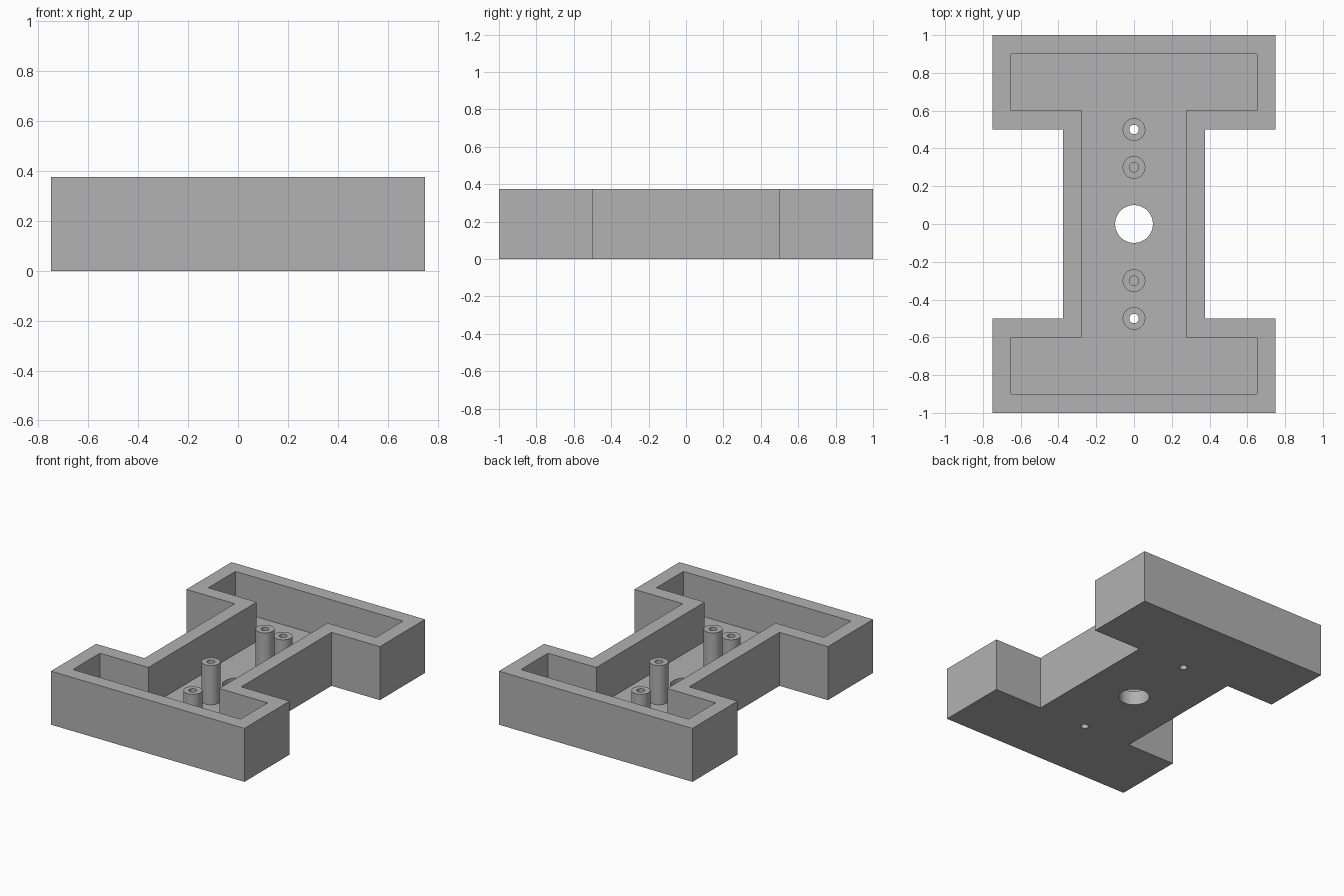
import bpy, bmesh, math

cube = bpy.data.objects.get("Cube")
if cube:
    bpy.data.objects.remove(cube, do_unlink=True)

HEIGHT, FLOOR, WALL = 0.375, 0.1, 0.1
POST_R, BORE_R, CENTRE_R = 0.06, 0.025, 0.1
SEGMENTS = 48

grey = bpy.data.materials.new("mid_grey")
grey.use_nodes = True
colour = (0.445, 0.445, 0.445, 1)
grey.diffuse_color = colour
grey.node_tree.nodes["Principled BSDF"].inputs["Base Color"].default_value = colour


def finish(name, bm):
    bmesh.ops.recalc_face_normals(bm, faces=bm.faces)
    mesh = bpy.data.meshes.new(name)
    bm.to_mesh(mesh)
    bm.free()
    mesh.materials.append(grey)
    obj = bpy.data.objects.new(name, mesh)
    bpy.context.collection.objects.link(obj)
    return obj


def select_only(obj):
    bpy.ops.object.select_all(action='DESELECT')
    obj.select_set(True)
    bpy.context.view_layer.objects.active = obj


def i_prism(name, inset, bottom, top):
    """Extruded I outline, shrunk by inset on every side."""
    end_x, end_y = 0.75 - inset, 1 - inset
    waist_x, waist_y = 0.375 - inset, 0.5 + inset
    quarter = [(end_x, end_y), (end_x, waist_y), (waist_x, waist_y)]
    right = quarter + [(x, -y) for x, y in reversed(quarter)]
    outline = right + [(-x, y) for x, y in reversed(right)]
    bm = bmesh.new()
    face = bm.faces.new([bm.verts.new((x, y, bottom)) for x, y in outline])
    up = bmesh.ops.extrude_face_region(bm, geom=[face])["geom"]
    for v in up:
        if isinstance(v, bmesh.types.BMVert):
            v.co.z = top
    return finish(name, bm)


def drill(name, y, radius):
    bm = bmesh.new()
    bmesh.ops.create_cone(bm, cap_ends=True, segments=SEGMENTS,
                          radius1=radius, radius2=radius, depth=0.6)
    obj = finish(name, bm)
    obj.location.y = y
    return obj


def cut(target, cutter):
    mod = target.modifiers.new("cut", 'BOOLEAN')
    mod.operation, mod.solver, mod.object = 'DIFFERENCE', 'EXACT', cutter
    cutter.hide_render = True
    select_only(target)
    bpy.ops.object.modifier_apply(modifier=mod.name)
    bpy.data.objects.remove(cutter, do_unlink=True)


def post(name, y, top):
    """Hollow post standing on the tray floor."""
    bm = bmesh.new()
    profile = [(POST_R, FLOOR), (POST_R, top), (BORE_R, top), (BORE_R, FLOOR)]
    verts = [bm.verts.new((r, 0, z)) for r, z in profile]
    edges = [bm.edges.new(pair) for pair in zip(verts, verts[1:])]
    bmesh.ops.spin(bm, geom=verts + edges, cent=(0, 0, 0), axis=(0, 0, 1),
                   angle=math.tau, steps=SEGMENTS)
    bmesh.ops.remove_doubles(bm, verts=bm.verts, dist=0.0001)
    obj = finish(name, bm)
    obj.location.y = y
    select_only(obj)
    bpy.ops.object.shade_smooth_by_angle(angle=math.radians(30))


# Tray with hollowed interior
tray = i_prism("tray", 0, 0, HEIGHT)
cut(tray, i_prism("cavity_cutter", WALL, FLOOR, HEIGHT + 0.1))

# Centre hole and two screw holes through the floor
cut(tray, drill("centre_cutter", 0, CENTRE_R))
for side in (-1, 1):
    cut(tray, drill("screw_cutter", side * 0.5, BORE_R))
select_only(tray)
bpy.ops.object.shade_smooth_by_angle(angle=math.radians(30))

# Tall inner posts and short outer posts
for label, side in (("front", -1), ("back", 1)):
    post(label + "_tall_post", side * 0.3, HEIGHT)
    post(label + "_short_post", side * 0.5, 0.25)
